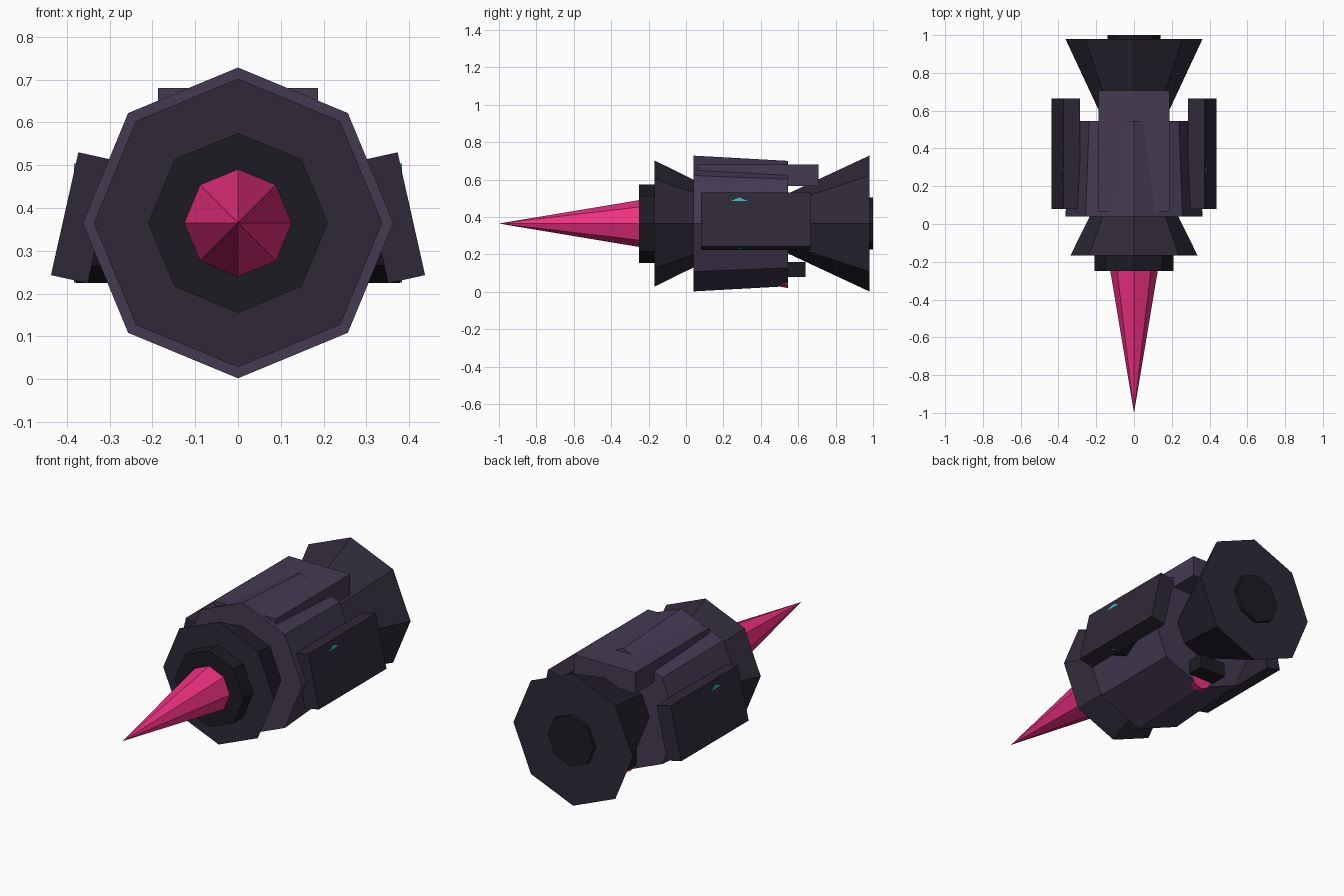
import bpy, bmesh
from math import cos, sin, pi, radians
from mathutils import Matrix, Vector

if "Cube" in bpy.data.objects:
    bpy.data.objects.remove(bpy.data.objects["Cube"])

AXIS_Z = 0.365


def material(name, rgb):
    m = bpy.data.materials.new(name)
    m.diffuse_color = (*rgb, 1)
    m.use_nodes = True
    m.node_tree.nodes["Principled BSDF"].inputs["Base Color"].default_value = m.diffuse_color
    return m


PURPLE = material("purple", (0.058, 0.042, 0.085))
DARK = material("dark_purple", (0.028, 0.022, 0.038))
BLACK = material("black", (0.012, 0.011, 0.015))
PINK = material("pink", (0.85, 0.03, 0.22))
CYAN = material("cyan", (0.03, 0.6, 0.65))


def finish(name, bm, mat):
    bmesh.ops.recalc_face_normals(bm, faces=bm.faces[:])
    mesh = bpy.data.meshes.new(name)
    bm.to_mesh(mesh)
    bm.free()
    mesh.materials.append(mat)
    obj = bpy.data.objects.new(name, mesh)
    bpy.context.collection.objects.link(obj)
    return obj


def octagon_section(name, start, r0, end, r1, mat, axis="Y", centre=(0, 0, AXIS_Z)):
    """Eight-sided cone section, with a corner on top, along X or Y."""
    bm = bmesh.new()
    rings = []
    for d, r in ((start, r0), (end, r1)):
        ring = []
        for k in range(8 if r > 0 else 1):
            a = k * pi / 4
            u, w = r * sin(a), r * cos(a)
            p = (u, d, w) if axis == "Y" else (d, u, w)
            ring.append(bm.verts.new(Vector(p) + Vector(centre)))
        rings.append(ring)
    n0, n1 = len(rings[0]), len(rings[1])
    for k in range(8):
        j = (k + 1) % 8
        vs = [rings[0][k % n0], rings[0][j % n0], rings[1][j % n1], rings[1][k % n1]]
        bm.faces.new(list(dict.fromkeys(vs)))
    for ring in rings:
        if len(ring) > 1:
            bm.faces.new(ring)
    return finish(name, bm, mat)


def box(name, centre, size, mat, tilt=0):
    bm = bmesh.new()
    m = (Matrix.Translation(centre) @ Matrix.Rotation(radians(tilt), 4, "Y")
         @ Matrix.Diagonal((*size, 1)))
    bmesh.ops.create_cube(bm, size=1, matrix=m)
    return finish(name, bm, mat)


# Main tube from spike tip to back plate
octagon_section("front_spike", -1.0, 0, -0.24, 0.127, PINK)
octagon_section("spike_ring", -0.25, 0.21, -0.165, 0.21, BLACK)
octagon_section("front_collar", -0.168, 0.337, 0.06, 0.225, DARK)
octagon_section("body", 0.04, 0.363, 0.545, 0.335, PURPLE)
octagon_section("rear_flare", 0.50, 0.139, 0.98, 0.363, DARK)
octagon_section("rear_cap", 0.97, 0.14, 1.0, 0.14, BLACK)

# Top plate, pierced by the ridge of the body
box("top_plate", (0, 0.385, 0.6225), (0.374, 0.645, 0.115), PURPLE)

# Underside block and small spike
box("underside_block", (0, 0.58, 0.12), (0.16, 0.12, 0.08), BLACK)
octagon_section("underside_spike", 0.20, 0, 0.546, 0.06, PINK, centre=(0, 0, 0.08))

# Tilted side panels with hubs behind them
for label, s in (("right", 1), ("left", -1)):
    box(label + "_side_panel", (s * 0.362, 0.3725, 0.377), (0.088, 0.585, 0.294),
        DARK, -12.6 * s)
    octagon_section(label + "_hub", s * 0.28, 0.14, s * 0.378, 0.14, BLACK,
                    "X", (0, 0.285, AXIS_Z))
    octagon_section(label + "_hub_light", s * 0.377, 0.139, s * 0.383, 0.139, CYAN,
                    "X", (0, 0.285, AXIS_Z))
